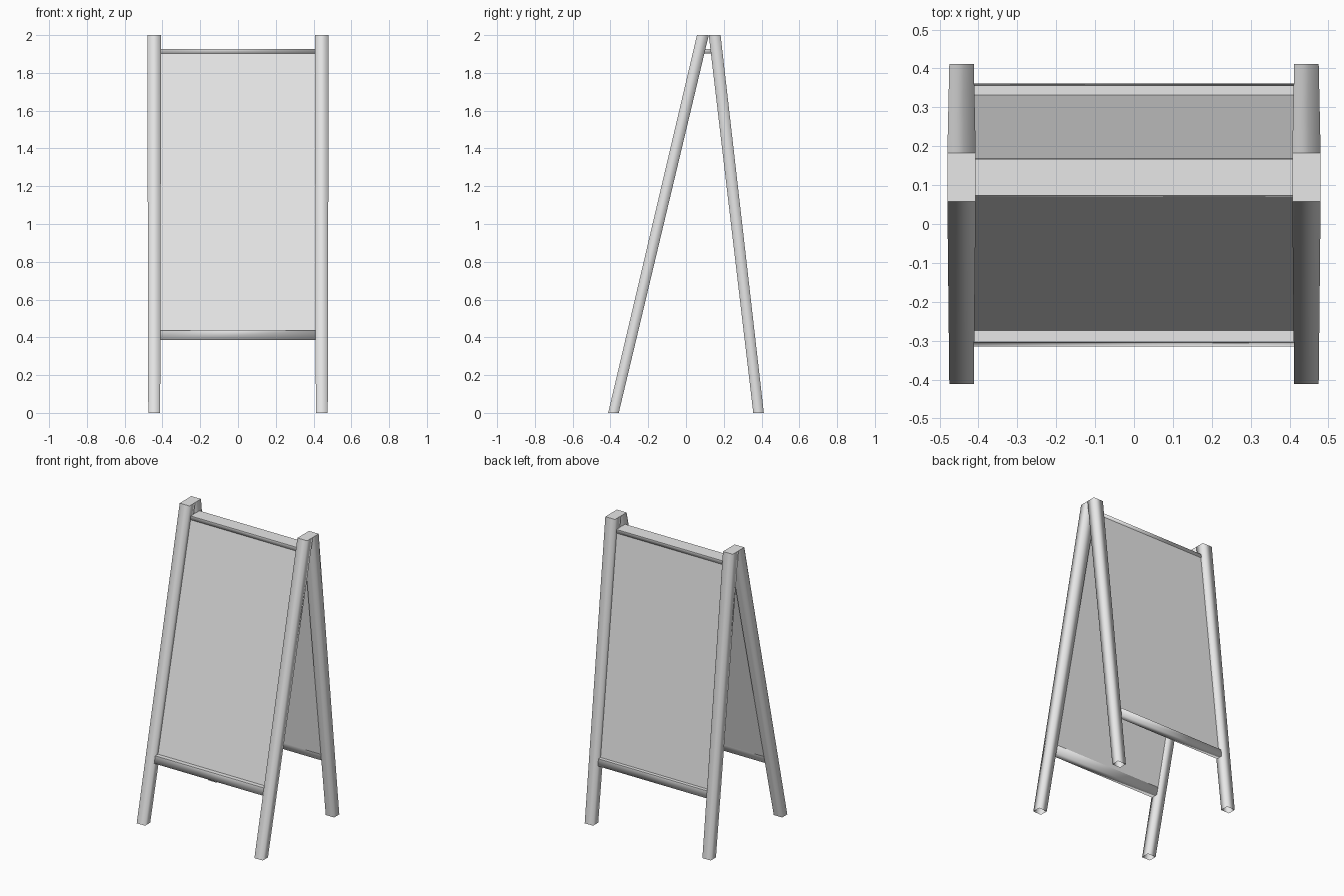
import bpy
import bmesh

cube = bpy.data.objects.get("Cube")
if cube:
    bpy.data.objects.remove(cube, do_unlink=True)

grey = bpy.data.materials.new("light_grey")
grey.use_nodes = True
grey.diffuse_color = (0.8, 0.8, 0.8, 1)
grey.node_tree.nodes["Principled BSDF"].inputs["Base Color"].default_value = (0.8, 0.8, 0.8, 1)


def block(name, low, high, soft=True, closed=True):
    """Slanted bar between two level rectangles, each (x0, x1, y0, y1, z)."""
    bm = bmesh.new()
    rings = []
    for x0, x1, y0, y1, z in (low, high):
        corners = ((x0, y0), (x1, y0), (x1, y1), (x0, y1))
        rings.append([bm.verts.new((x, y, z)) for x, y in corners])
    bottom, top = rings
    for i in range(4):
        j = (i + 1) % 4
        bm.faces.new((bottom[i], bottom[j], top[j], top[i])).smooth = soft
    cap = bm.faces.new(top)
    for edge in cap.edges:
        edge.smooth = False
    if closed:
        bm.faces.new(bottom[::-1]).smooth = soft
    mesh = bpy.data.meshes.new(name)
    bm.to_mesh(mesh)
    bm.free()
    mesh.materials.append(grey)
    obj = bpy.data.objects.new(name, mesh)
    bpy.context.scene.collection.objects.link(obj)
    return obj


HALF = 0.41      # half the clear width between legs
HEIGHT = 2.0
# Each frame: outer face y at the floor, at the top, inward direction, panel depth
frames = {"front": (-0.412, 0.058, 1, 0.036), "back": (0.412, 0.183, -1, 0.030)}

for side, (y_floor, y_top, inward, recess) in frames.items():

    def section(x0, x1, outer, inner, z):
        """Level cross-section at height z, following the lean of the frame."""
        y = y_floor + (y_top - y_floor) * z / HEIGHT
        ys = sorted((y + inward * outer, y + inward * inner))
        return (x0, x1, *ys, z)

    # Legs, slightly tapered and open at the foot
    for hand, s in (("left", 1), ("right", -1)):
        foot = sorted((s * 0.412, s * 0.475))
        head = sorted((s * 0.407, s * 0.48))
        block(f"{side}_{hand}_leg",
              section(*foot, 0, 0.056, 0),
              section(*head, 0, 0.0625, HEIGHT), closed=False)

    # Bottom rail
    block(f"{side}_bottom_rail",
          section(-HALF - 0.004, HALF + 0.004, 0.006, 0.053, 0.387),
          section(-HALF - 0.004, HALF + 0.004, 0.006, 0.053, 0.435))

    # Board
    block(f"{side}_board",
          section(-HALF - 0.003, HALF + 0.003, recess, 0.053, 0.43),
          section(-HALF - 0.003, HALF + 0.003, recess, 0.053, 1.91), soft=False)

# Top rail joining both frames
block("top_rail", (-HALF, HALF, 0.069, 0.169, 1.902), (-HALF, HALF, 0.073, 0.167, 1.926))
